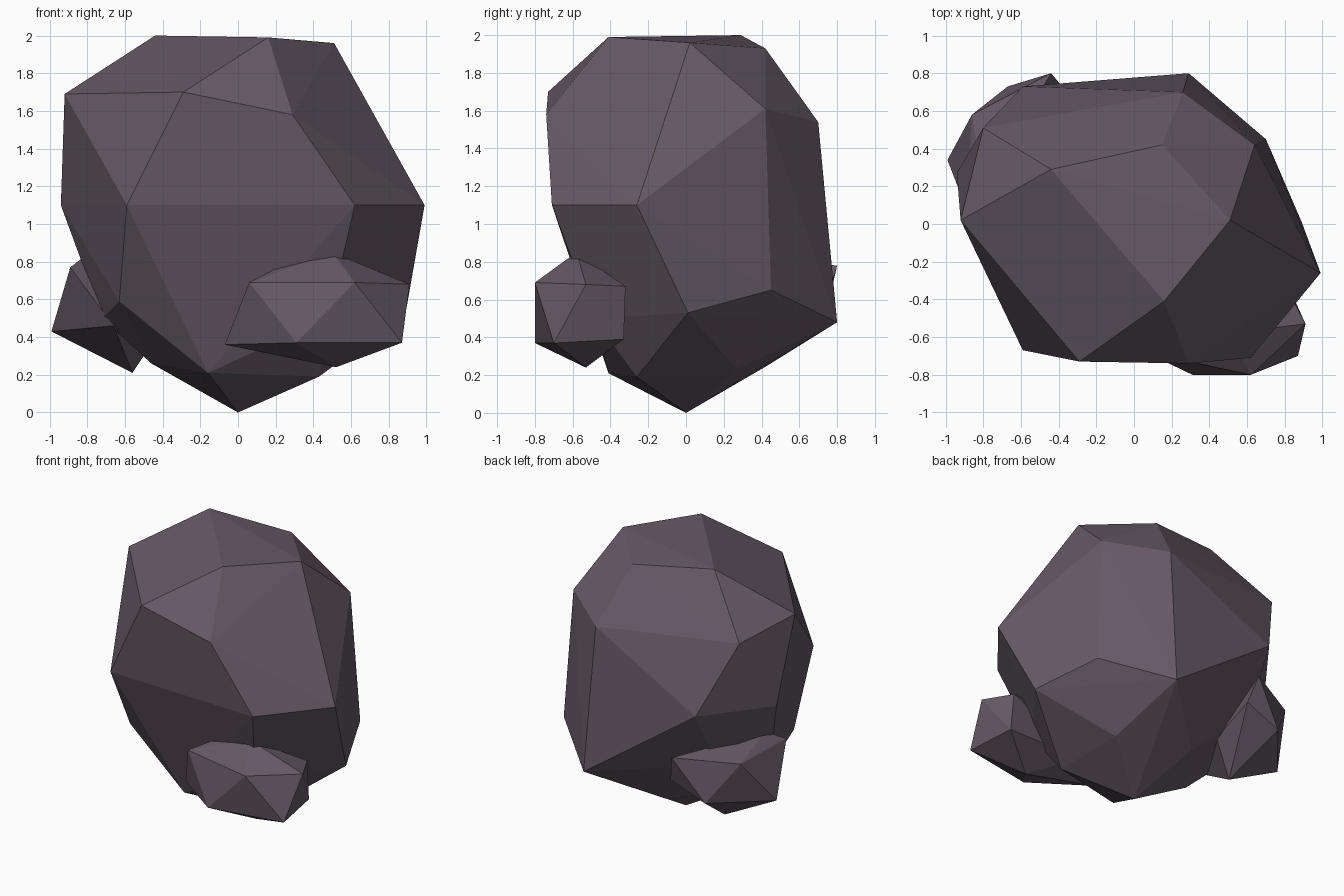
import bpy
import bmesh
from mathutils import Vector

# Clear the default cube only
default_cube = bpy.data.objects.get("Cube")
if default_cube:
    bpy.data.objects.remove(default_cube, do_unlink=True)

CENTIMETRE = 0.01  # corner positions below are given in hundredths of a unit


def make_material(name, colour):
    material = bpy.data.materials.new(name)
    material.use_nodes = True
    material.diffuse_color = colour
    shader = material.node_tree.nodes["Principled BSDF"]
    shader.inputs["Base Color"].default_value = colour
    shader.inputs["Roughness"].default_value = 0.9
    return material


def make_rock(name, corners, material):
    """Stretch a faceted convex skin over the corner points."""
    bm = bmesh.new()
    for corner in corners:
        bm.verts.new(Vector(corner) * CENTIMETRE)
    bmesh.ops.convex_hull(bm, input=list(bm.verts))

    # Drop any corner that ended up inside the skin
    loose = [vert for vert in bm.verts if not vert.link_faces]
    bmesh.ops.delete(bm, geom=loose, context="VERTS")
    bmesh.ops.recalc_face_normals(bm, faces=list(bm.faces))
    for face in bm.faces:
        face.smooth = False

    mesh = bpy.data.meshes.new(name)
    bm.to_mesh(mesh)
    bm.free()
    mesh.materials.append(material)
    rock = bpy.data.objects.new(name, mesh)
    bpy.context.scene.collection.objects.link(rock)
    return rock


stone = make_material("dusky purple stone", (0.13, 0.1, 0.13, 1))

# Large boulder, ring by ring from the crown to the tip
crown = [
    (-44, 29, 200), (16, -41, 199), (51, 2, 196), (15, 42, 193),
]
shoulder = [
    (-92, 2, 169), (-29, -73, 170), (29, -74, 158),
    (64, 42, 161), (26, 70, 154), (-80, 51, 162),
]
waist = [
    (99, -26, 110), (62, -71, 110), (-59, -67, 110),
    (-94, 27, 110), (-59, 73, 110),
]
underside = [
    (70, 45, 65), (29, 80, 48), (-60, 49, 65), (-72, 3, 50),
    (-63, -38, 59), (48, -49, 50), (89, 1, 53),
]
tip = [
    (43, -26, 19), (39, 27, 23), (-15, 43, 25),
    (-46, 0, 26), (-16, -41, 21), (0, 0, 0),
]
make_rock("large_boulder", crown + shoulder + waist + underside + tip, stone)

# Small rock leaning on the front
front_top = [
    (50, -58, 85), (29, -52, 81), (62, -80, 69), (91, -53, 68),
    (6, -68, 69), (80, -32, 67),
]
front_base = [
    (-7, -52, 36), (31, -80, 37), (87, -70, 37),
    (82, -33, 39), (52, -53, 24), (20, -35, 40),
]
make_rock("front_small_rock", front_top + front_base, stone)

# Small rock leaning on the back right
back_top = [
    (-44, 80, 78), (-86, 58, 76), (-89, 8, 77), (-80, 20, 84),
]
back_base = [
    (-99, 34, 43), (-67, 73, 47), (-39, 74, 58),
    (-56, 34, 21), (-66, -5, 46), (-40, 40, 45),
]
make_rock("back_small_rock", back_top + back_base, stone)
